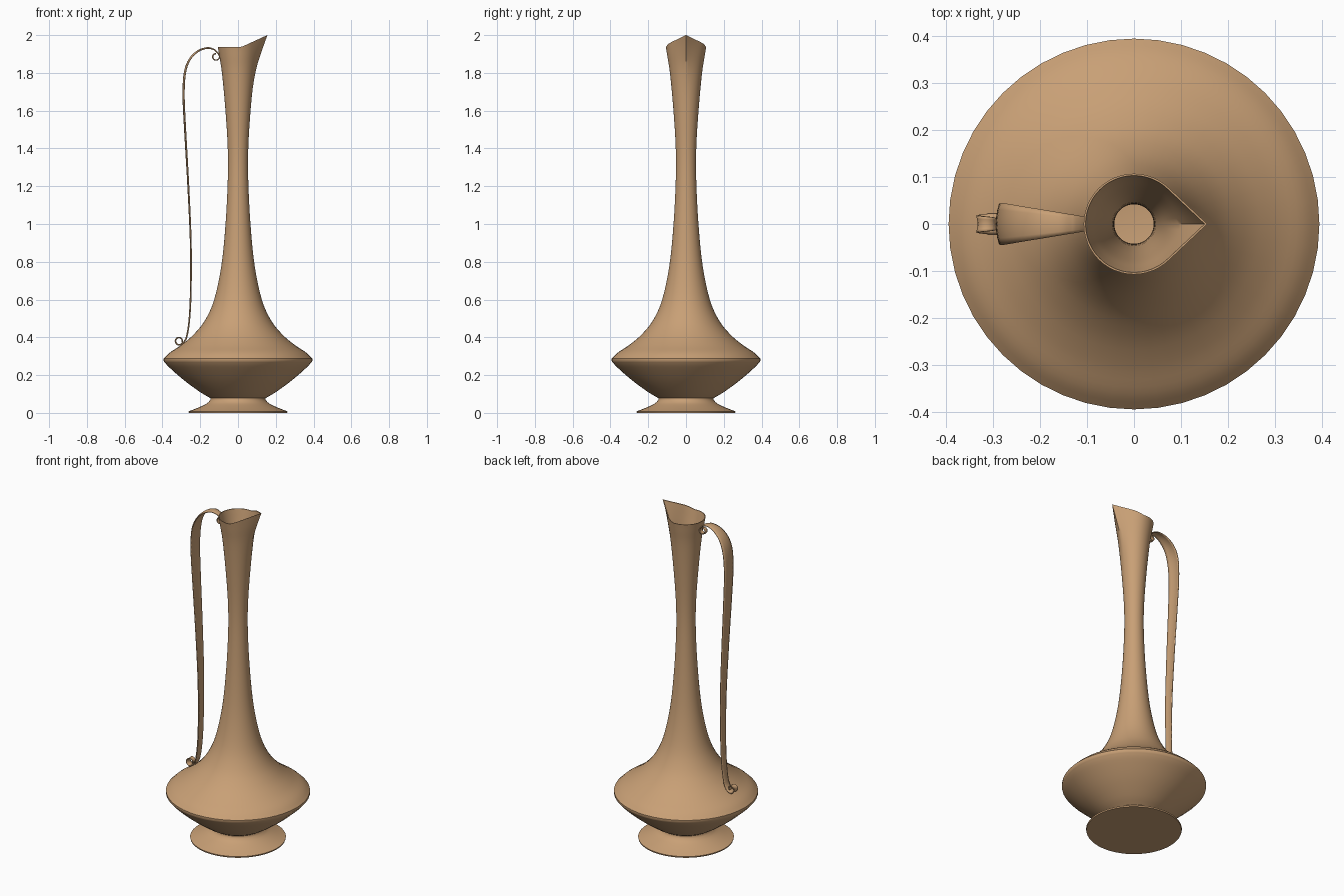
import bpy
import bmesh
from math import sin, cos, pi, atan2, acos, radians
from mathutils import Vector

if "Cube" in bpy.data.objects:
    bpy.data.objects.remove(bpy.data.objects["Cube"])

clay = bpy.data.materials.new("warm tan clay")
clay.use_nodes = True
TAN = (0.58, 0.35, 0.18, 1)
clay.diffuse_color = TAN
clay.node_tree.nodes["Principled BSDF"].inputs["Base Color"].default_value = TAN

SIDES = 48
RIM_Z = 1.938
SPOUT_ANGLE = acos(0.107 / 0.156)


def smooth_path(points, steps):
    """Catmull-Rom curve through the points."""
    pts = [Vector(p) for p in points]
    pts = [2 * pts[0] - pts[1]] + pts + [2 * pts[-1] - pts[-2]]
    out = []
    for a, b, c, d in zip(pts, pts[1:], pts[2:], pts[3:]):
        for i in range(steps):
            t = i / steps
            out.append(0.5 * (2 * b + (c - a) * t + (2 * a - 5 * b + 4 * c - d) * t * t
                              + (3 * b - a - 3 * c + d) * t ** 3))
    return out + [pts[-2]]


def make_object(name, bm, angle):
    mesh = bpy.data.meshes.new(name)
    bmesh.ops.recalc_face_normals(bm, faces=bm.faces)
    bm.to_mesh(mesh)
    bm.free()
    obj = bpy.data.objects.new(name, mesh)
    bpy.context.collection.objects.link(obj)
    mesh.materials.append(clay)
    bpy.ops.object.select_all(action="DESELECT")
    obj.select_set(True)
    bpy.context.view_layer.objects.active = obj
    bpy.ops.object.shade_smooth_by_angle(angle=radians(angle))
    return obj


def spout(r, z, a):
    """Pull the top of the neck out and up into a pointed lip on +x."""
    s = min(max((z - 1.6) / (RIM_Z - 1.6), 0), 1) ** 3
    off = abs(atan2(sin(a), cos(a)))
    pull = 1 / cos(SPOUT_ANGLE - off) if off < SPOUT_ANGLE else 1
    r *= 1 + s * (pull - 1)
    x = r * cos(a)
    rise = 0.062 * min(max((x - 0.02) / 0.135, 0), 1)
    return x, r * sin(a), z + s * rise


# Vessel: foot, belly, neck and inner wall in one lathed profile
foot = smooth_path([(0.262, 0.008), (0.215, 0.026), (0.165, 0.05), (0.146, 0.07)], 3)
belly = smooth_path([(0.146, 0.078), (0.2, 0.11), (0.285, 0.172), (0.365, 0.242),
                     (0.394, 0.275)], 4)
neck = smooth_path([(0.394, 0.288), (0.36, 0.32), (0.3, 0.36), (0.235, 0.415), (0.175, 0.49),
                    (0.126, 0.6), (0.088, 0.78), (0.066, 1.0), (0.054, 1.24), (0.055, 1.42),
                    (0.068, 1.62), (0.085, 1.8), (0.099, 1.89), (0.107, RIM_Z)], 4)
inside = [Vector((p.x - (0.004 + 0.007 * min(1, (RIM_Z - p.y) * 3)), p.y))
          for p in reversed(belly[2:] + neck)]
profile = [Vector((0.26, 0))] + foot + belly + neck + inside

bm = bmesh.new()
rings = [[bm.verts.new(spout(p.x, p.y, 2 * pi * i / SIDES)) for i in range(SIDES)]
         for p in profile]
for low, high in zip(rings, rings[1:]):
    for i in range(SIDES):
        j = (i + 1) % SIDES
        bm.faces.new((low[i], low[j], high[j], high[i]))
bm.faces.new(rings[0])
bm.faces.new(rings[-1])
make_object("vessel", bm, 40)


# Handle: a grooved ribbon with a small scroll at each end
def scroll(cx, cz, start, sweep, r0, r1, n=14):
    return [(cx + (r0 + (r1 - r0) * i / n) * cos(start + sweep * i / n),
             cz + (r0 + (r1 - r0) * i / n) * sin(start + sweep * i / n)) for i in range(n + 1)]


top_scroll = scroll(-0.117, 1.886, radians(50), -radians(320), 0.02, 0.016)
low_scroll = scroll(-0.312, 0.381, radians(-60), -radians(330), 0.021, 0.017)
stem = smooth_path([(-0.125, 1.923), (-0.16, 1.932), (-0.21, 1.916), (-0.255, 1.872),
                    (-0.281, 1.8), (-0.288, 1.68), (-0.28, 1.5), (-0.263, 1.2), (-0.25, 0.9),
                    (-0.25, 0.65), (-0.257, 0.5), (-0.27, 0.41), (-0.285, 0.375)], 5)
path = [Vector(p) for p in reversed(top_scroll)] + stem + [Vector(p) for p in low_scroll]


def half_width(i):
    n = len(top_scroll)
    if i < n:
        return 0.01 + 0.005 * i / n
    if i >= n + len(stem):
        return 0.022 - 0.011 * (i - n - len(stem)) / n
    p = path[i]
    if p.y > 1.78:
        return 0.016 + 0.028 * min(1, (-0.11 - p.x) / 0.17)
    return 0.022 + 0.022 * max(0, (p.y - 0.37) / 1.41) ** 1.3


bm = bmesh.new()
rows = []
for i, p in enumerate(path):
    t = (path[min(i + 1, len(path) - 1)] - path[max(i - 1, 0)]).normalized()
    outward = Vector((t.y, -t.x))
    w = half_width(i)
    row = []
    for k in range(-3, 4):
        u = k / 3
        q = p + outward * (0.16 * w * (u * u - 0.5)) * -1
        row.append(bm.verts.new((q.x, u * w, q.y)))
    rows.append(row)
for a, b in zip(rows, rows[1:]):
    for k in range(6):
        bm.faces.new((a[k], a[k + 1], b[k + 1], b[k]))
handle = make_object("handle", bm, 50)
thick = handle.modifiers.new("thickness", "SOLIDIFY")
thick.thickness = 0.005
thick.offset = 0
